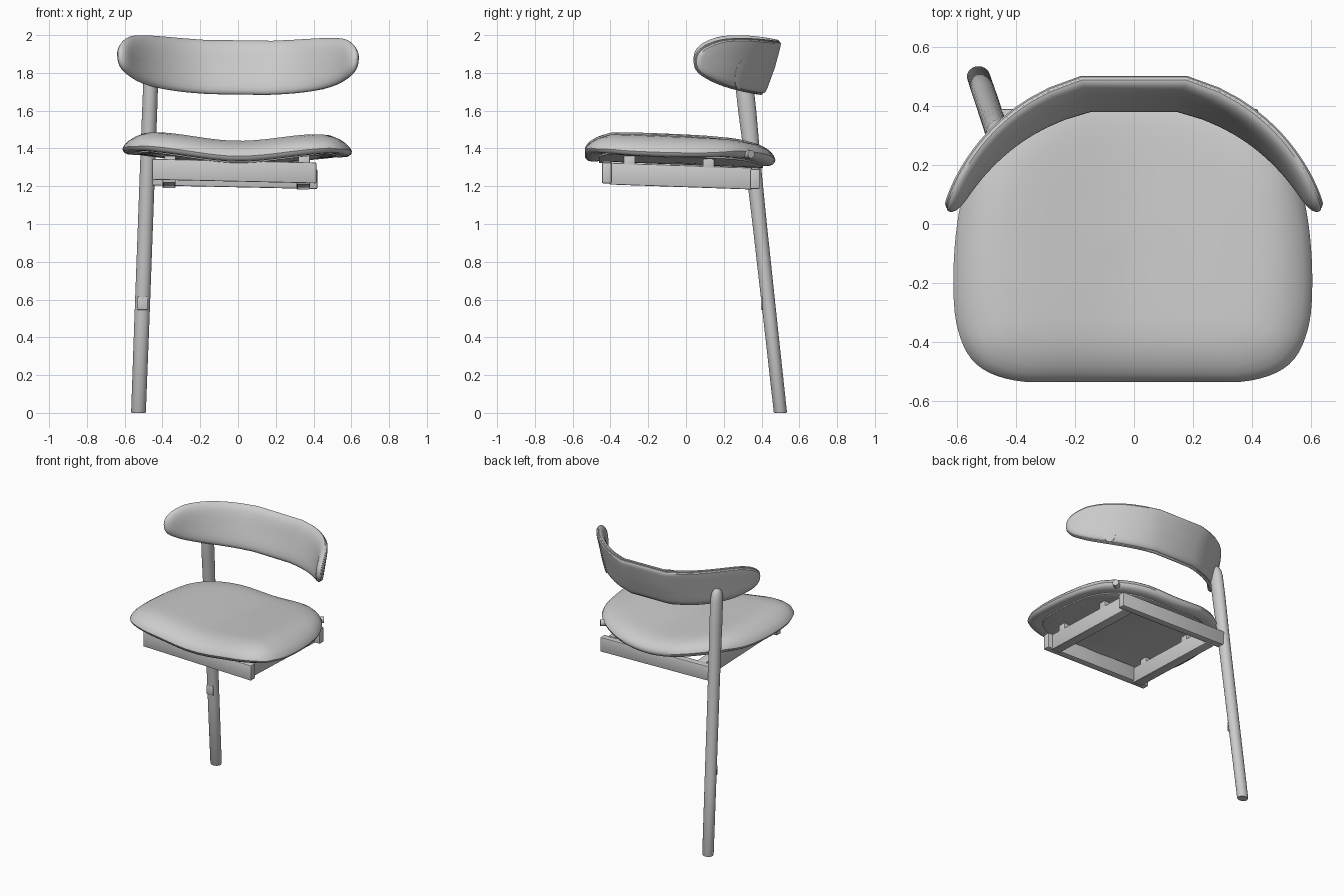
import bpy, bmesh, math
from mathutils import Vector, Matrix

if "Cube" in bpy.data.objects:
    bpy.data.objects.remove(bpy.data.objects["Cube"])

gray = bpy.data.materials.new("light_gray")
gray.diffuse_color = (0.6, 0.6, 0.6, 1)
gray.use_nodes = True
gray.node_tree.nodes["Principled BSDF"].inputs["Base Color"].default_value = gray.diffuse_color


def finish(name, bm, angle=40):
    bmesh.ops.remove_doubles(bm, verts=bm.verts, dist=1e-5)
    bmesh.ops.recalc_face_normals(bm, faces=bm.faces)
    me = bpy.data.meshes.new(name)
    bm.to_mesh(me)
    bm.free()
    me.materials.append(gray)
    ob = bpy.data.objects.new(name, me)
    bpy.context.collection.objects.link(ob)
    bpy.ops.object.select_all(action='DESELECT')
    ob.select_set(True)
    bpy.context.view_layer.objects.active = ob
    bpy.ops.object.shade_smooth_by_angle(angle=math.radians(angle))
    return ob


def loft(name, rings, cap=False, angle=40):
    """Bridge closed rings of equal length."""
    bm = bmesh.new()
    rows = [[bm.verts.new(p) for p in r] for r in rings]
    n = len(rows[0])
    for a, b in zip(rows, rows[1:]):
        for i in range(n):
            bm.faces.new((a[i], a[(i + 1) % n], b[(i + 1) % n], b[i]))
    if cap:
        bm.faces.new(rows[0])
        bm.faces.new(rows[-1])
    return finish(name, bm, angle)


def cushion(name, outline, profile, u, v, place):
    """Padded panel: inset rings of an outline, each at its own height."""
    return loft(name, [[place(p[0] * (1 - d / u), p[1] * (1 - d / v), h)
                        for p in outline] for d, h in profile])


def spline(pts, steps):
    """Closed Catmull-Rom curve."""
    out, n = [], len(pts)
    for i in range(n):
        a, b, c, d = (Vector(pts[(i + k) % n]) for k in (-1, 0, 1, 2))
        for s in range(steps):
            t = s / steps
            out.append(0.5 * (2 * b + (c - a) * t + (2 * a - 5 * b + 4 * c - d) * t * t
                              + (3 * b - a - 3 * c + d) * t ** 3))
    return out


# Seat: rounded outline bent into a shallow saddle
half = [(.2, -.535), (.4, -.53), (.53, -.475), (.592, -.36), (.608, -.2),
        (.595, 0), (.555, .16), (.46, .31), (.3, .425), (.13, .468)]
seat_outline = spline(half + [(-x, y) for x, y in reversed(half)], 5)


def seat_place(x, y, h):
    t = min(abs(x) / .48, 1)
    z = 1.385 + .045 * t * t * (3 - 2 * t) - .04 * (y + .3) - .012 * x
    z -= .02 * max(0, abs(x) - .5) / .1 + .02 * max(0, -y - .4) / .13
    return Vector((x - .004, y, z + h))


seat_profile = [(1, .055), (.8, .055), (.6, .055), (.4, .054), (.28, .052), (.18, .046),
                (.1, .034), (.05, .02), (.015, .003), (0, -.015), (.01, -.03), (.035, -.042),
                (.08, -.049), (.15, -.05), (.3, -.05), (.5, -.05), (.75, -.05), (1, -.05)]
cushion("seat", seat_outline, seat_profile, 1, 1, seat_place)

# Board below the seat
board_profile = [(1, -.045), (.14, -.045), (.14, -.058), (.15, -.06),
                 (.3, -.06), (.5, -.06), (.75, -.06), (1, -.06)]
cushion("seat_board", seat_outline, board_profile, 1, 1, seat_place)

# Backrest: long rounded panel wrapped round an arc, leaning backwards
U, V = .83, .143
back_outline = []
for i in range(96):
    a = 2 * math.pi * (i + .5) / 96
    c, s = math.cos(a), math.sin(a)
    back_outline.append((U * math.copysign(abs(c) ** .45, c), V * math.copysign(abs(s) ** .85, s)))


def back_place(u, v, h):
    th = u / .657
    r = .615 + .036 * (th / 1.23) ** 2 + .34 * v * math.cos(th) + h
    x = r * math.sin(th)
    z = 1.825 + .035 * min(abs(x) / .5, 1.15) ** 2 - .014 * x
    return Vector((x, -.157 + r * math.cos(th), z + v))


back_profile = [(V, -.03), (.11, -.03), (.075, -.029), (.045, -.027), (.025, -.022),
                (.009, -.014), (.001, -.003), (0, .005), (.004, .012), (.009, .0125),
                (.01, .018), (.018, .025), (.04, .027), (.075, .027), (.11, .027), (V, .027)]
cushion("backrest", back_outline, back_profile, U, V, back_place)

# Oval leg mark on the free side of the backrest
uc = .657 * .80
oval = [(.045 * math.cos(k * math.pi / 16), .075 * math.sin(k * math.pi / 16)) for k in range(32)]
cushion("backrest_mark", oval, [(1, .024), (0, .024), (0, .0285), (.1, .029), (1, .029)], 1, 1,
        lambda a, b, h: back_place(uc + a, b - .06, h))


# Rear leg: leaning, tapered, with a domed top
def leg_axis(z):
    return -.527 + .037 * z, .5 - .11 * z


leg = []
for z, rx, ry in [(0, .036, .032), (.006, .039, .035), (.5, .04, .036), (1, .04, .038),
                  (1.3, .04, .041), (1.6, .04, .048), (1.77, .039, .048), (1.81, .034, .042),
                  (1.835, .025, .03), (1.848, .012, .015)]:
    cx, cy = leg_axis(z)
    leg.append([(cx + rx * math.cos(k * math.pi / 12), cy + ry * math.sin(k * math.pi / 12), z)
                for k in range(24)])
loft("rear_leg", leg, cap=True)


def box(name, lo, hi, bevel=.006, shear=(0, 0)):
    """Bevelled bar whose height falls along x and y."""
    bm = bmesh.new()
    size = Vector(hi) - Vector(lo)
    mid = (Vector(hi) + Vector(lo)) / 2
    bmesh.ops.create_cube(bm, size=1, matrix=Matrix.Translation(mid) @ Matrix.Diagonal((*size, 1)))
    bmesh.ops.bevel(bm, geom=bm.edges[:], offset=bevel, segments=2, affect='EDGES', profile=.5)
    for v in bm.verts:
        v.co.z += shear[0] * (v.co.x - mid.x) + shear[1] * (v.co.y - mid.y)
    return finish(name, bm, 30)


# Seat frame: front and back rails with two side rails between
box("front_rail", (-.455, -.445, 1.225), (.415, -.395, 1.335), shear=(-.022, 0))
box("back_rail", (-.475, .34, 1.195), (.42, .39, 1.30), shear=(-.022, 0))
for side, x in (("left", -.365), ("right", .345)):
    lift = -.012 * x
    box(side + "_side_rail", (x - .035, -.405, 1.2 + lift), (x + .035, .35, 1.315 + lift),
        shear=(0, -.035))

# Small blocks between the frame and the seat board
for i, (x, y) in enumerate([(-.36, -.3), (.35, -.3), (-.36, .12), (.35, .12)]):
    box("spacer_%d" % i, (x - .03, y - .03, 1.29), (x + .03, y + .03, 1.36), .004)

# Rounded plug on the front of the leg
px, py = leg_axis(.58)
box("leg_plug", (px - .027, py - .039, .545), (px + .027, py - .03, .615), .004, shear=(0, 0))

# Round fitting on the seat edge where the other leg would meet
bm = bmesh.new()
bmesh.ops.create_cone(bm, cap_ends=True, segments=20, radius1=.022, radius2=.022, depth=.05,
                      matrix=Matrix.Translation((.43, .33, 1.37))
                      @ Vector((.8, .6, 0)).to_track_quat('Z', 'Y').to_matrix().to_4x4())
finish("seat_fitting", bm)
